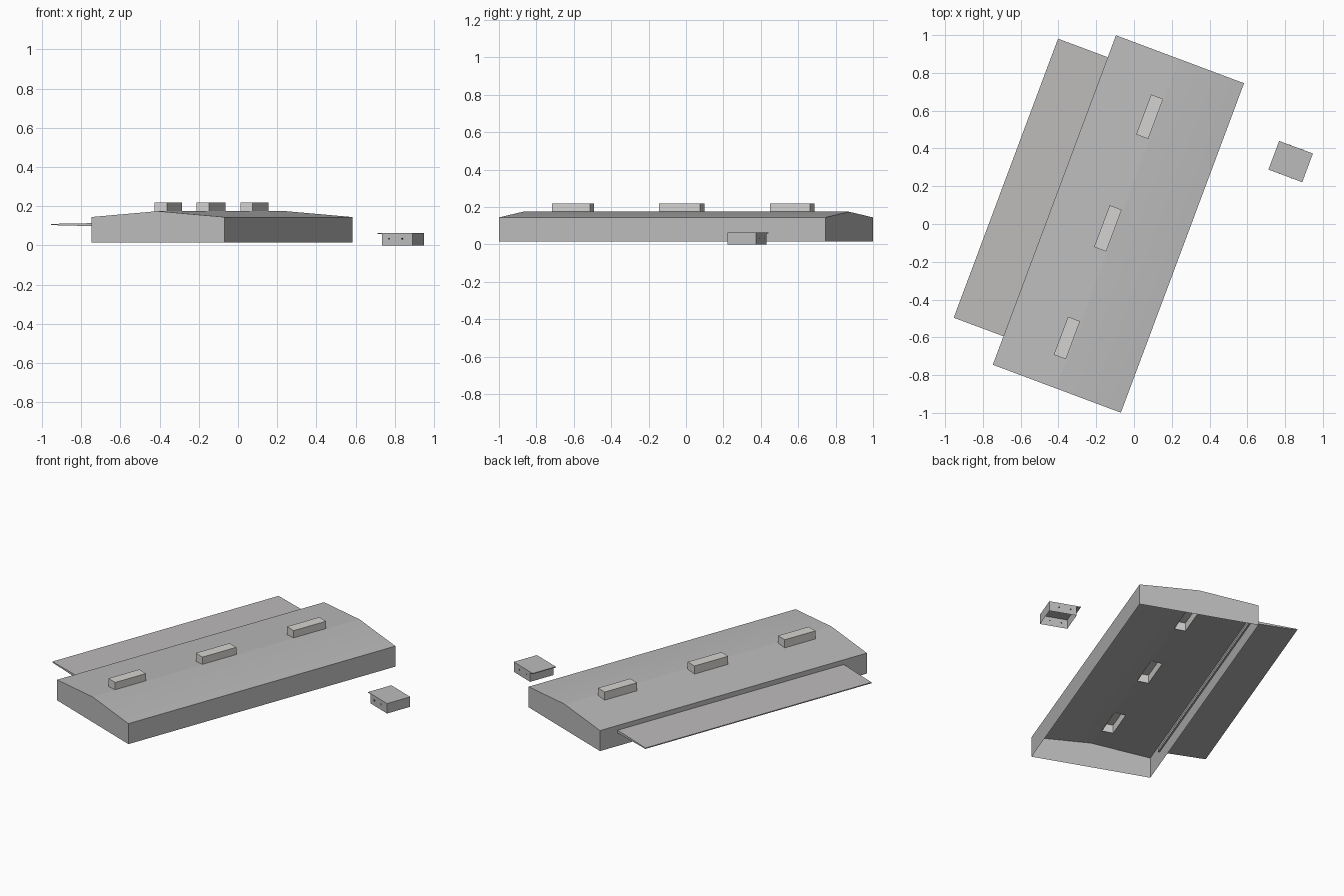
import bpy, bmesh, math
from mathutils import Matrix, Vector

cube = bpy.data.objects.get("Cube")
if cube:
    bpy.data.objects.remove(cube, do_unlink=True)

# Site frame: everything is laid out straight, then turned on the plot
SITE = Matrix.Translation((-0.0825, 0.0, 0.0)) @ Matrix.Rotation(math.radians(-20.5), 4, 'Z')


def material(name, color):
    m = bpy.data.materials.new(name)
    m.use_nodes = True
    m.diffuse_color = (*color, 1)
    m.node_tree.nodes["Principled BSDF"].inputs["Base Color"].default_value = (*color, 1)
    return m


GREY = material("shed grey", (0.5, 0.5, 0.5))
CANOPY = material("canopy grey", (0.51, 0.495, 0.495))
PALE = material("pale vent grey", (0.66, 0.65, 0.63))
DARK = material("dark window", (0.06, 0.06, 0.06))


def finish(name, bm, mat, smooth=False):
    bmesh.ops.remove_doubles(bm, verts=bm.verts, dist=1e-5)
    bmesh.ops.recalc_face_normals(bm, faces=bm.faces)
    mesh = bpy.data.meshes.new(name)
    bm.to_mesh(mesh)
    bm.free()
    mesh.materials.append(mat)
    ob = bpy.data.objects.new(name, mesh)
    bpy.context.collection.objects.link(ob)
    ob.matrix_world = SITE
    if smooth:
        bpy.ops.object.select_all(action='DESELECT')
        ob.select_set(True)
        bpy.context.view_layer.objects.active = ob
        bpy.ops.object.shade_smooth_by_angle(angle=math.radians(30))
    return ob


def box(name, lo, hi, mat, open_bottom=False):
    bm = bmesh.new()
    lo, hi = Vector(lo), Vector(hi)
    bmesh.ops.create_cube(bm, size=1, matrix=Matrix.Translation((lo + hi) / 2)
                          @ Matrix.Diagonal((*(hi - lo), 1)))
    bmesh.ops.recalc_face_normals(bm, faces=bm.faces)
    if open_bottom:
        bmesh.ops.delete(bm, geom=[f for f in bm.faces if f.normal.z < -0.5], context='FACES')
    return finish(name, bm, mat)


HALF_W, HALF_L = 0.362, 0.931
BASE, EAVE, RIDGE = 0.015, 0.145, 0.175
VENT_U = (-0.078, -0.010)
VENTS = [(-0.768, -0.553), (-0.159, 0.077), (0.477, 0.703)]


def roof_z(u):
    return RIDGE - (RIDGE - EAVE) * abs(u) / HALF_W


# Shed: low gabled shell, open below, with roof holes under the vents
bm = bmesh.new()
us = [-HALF_W, *VENT_U, 0, HALF_W]
vs = [-HALF_L] + [v for pair in VENTS for v in pair] + [HALF_L]


def face(points):
    bm.faces.new([bm.verts.new(p) for p in points])


for a, b in zip(us, us[1:]):
    for c, d in zip(vs, vs[1:]):
        if (a, b) == VENT_U and (c, d) in VENTS:
            continue
        face([(a, c, roof_z(a)), (b, c, roof_z(b)), (b, d, roof_z(b)), (a, d, roof_z(a))])
for v in (-HALF_L, HALF_L):
    face([(u, v, roof_z(u)) for u in us] + [(HALF_W, v, BASE), (-HALF_W, v, BASE)])
for u in (-HALF_W, HALF_W):
    face([(u, v, EAVE) for v in vs] + [(u, HALF_L, BASE), (u, -HALF_L, BASE)])
finish("shed_shell", bm, GREY, smooth=True)

# Roof vents, hollow to the inside
for i, (c, d) in enumerate(VENTS):
    box(f"roof_vent_{i + 1}", (VENT_U[0], c, 0.168), (VENT_U[1], d, 0.22), PALE, open_bottom=True)

# Loading canopy: slab that thins towards its free edge
bm = bmesh.new()
profile = [(-0.643, 0.104), (-0.643, 0.110), (-0.352, 0.115), (-0.352, 0.097)]
end = bm.faces.new([bm.verts.new((u, -0.77, z)) for u, z in profile])
out = bmesh.ops.extrude_face_region(bm, geom=[end], use_keep_orig=True)
bmesh.ops.translate(bm, vec=(0, 1.577, 0),
                    verts=[g for g in out["geom"] if isinstance(g, bmesh.types.BMVert)])
finish("loading_canopy", bm, CANOPY)

# Gatehouse: small open-bottomed hut with a roof plate over its entrance side
U0, U1, V0, V1 = 0.643, 0.834, 0.548, 0.710
box("gatehouse_body", (U0 + 0.025, V0, 0), (U1, V1, 0.059), GREY, open_bottom=True)
box("gatehouse_roof", (U0, V0, 0.058), (U1, V1, 0.063), GREY)
for v, side in ((V0, "front"), (V1, "back")):
    for i, u in enumerate((0.70, 0.77)):
        box(f"gatehouse_{side}_window_{i + 1}", (u, v - 0.001, 0.030), (u + 0.010, v + 0.001, 0.038), DARK)
